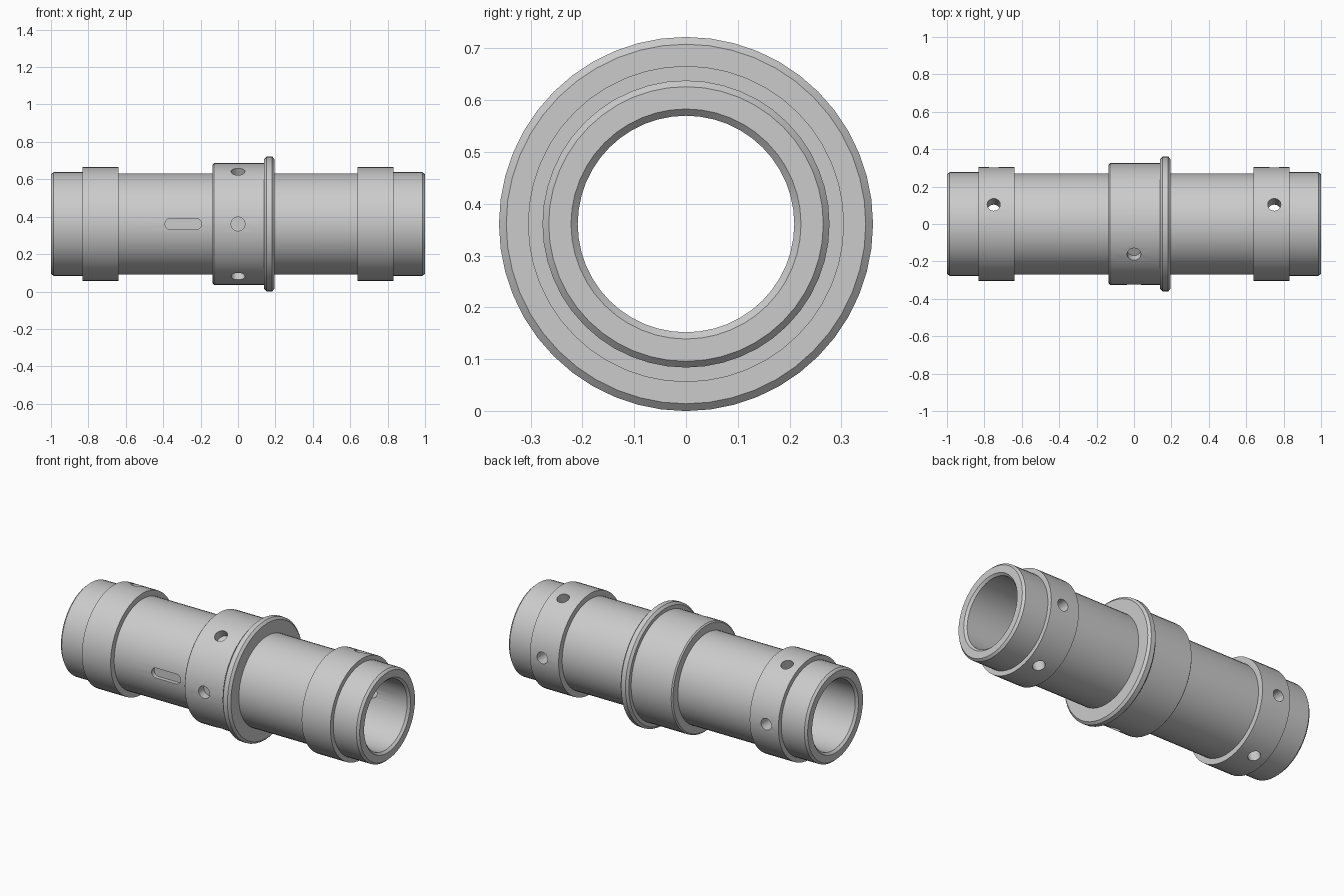
import bpy, bmesh
from math import radians, pi
from mathutils import Matrix, Vector

if "Cube" in bpy.data.objects:
    bpy.data.objects.remove(bpy.data.objects["Cube"])

CZ = 0.361      # height of the tube axis
SEGS = 48


def new_object(name, bm):
    mesh = bpy.data.meshes.new(name)
    bmesh.ops.recalc_face_normals(bm, faces=bm.faces)
    bm.to_mesh(mesh)
    bm.free()
    obj = bpy.data.objects.new(name, mesh)
    bpy.context.collection.objects.link(obj)
    return obj


def revolve(name, profile):
    """Spin a closed (x, radius) profile around the x axis."""
    bm = bmesh.new()
    rings = []
    for i in range(SEGS):
        rot = Matrix.Rotation(2 * pi * i / SEGS, 3, 'X')
        rings.append([bm.verts.new(rot @ Vector((x, 0, r)) + Vector((0, 0, CZ)))
                      for x, r in profile])
    n = len(profile)
    for i in range(SEGS):
        a, b = rings[i], rings[(i + 1) % SEGS]
        for j in range(n):
            k = (j + 1) % n
            bm.faces.new((a[j], a[k], b[k], b[j]))
    return new_object(name, bm)


def drill(name, x, angle, radius, r_in, r_out=0.42):
    """Radial round cutter; angle 0 points to +y, 90 points up."""
    bm = bmesh.new()
    mat = (Matrix.Translation((x, 0, CZ)) @ Matrix.Rotation(radians(angle), 4, 'X')
           @ Matrix.Translation((0, (r_in + r_out) / 2, 0)) @ Matrix.Rotation(pi / 2, 4, 'X'))
    bmesh.ops.create_cone(bm, cap_ends=True, segments=32, radius1=radius,
                          radius2=radius, depth=r_out - r_in, matrix=mat)
    return new_object(name, bm)


def slot_cutter(name, x0, x1, radius, y_in, y_out):
    """Round-ended slot cutter facing the front."""
    bm = bmesh.new()
    pts = []
    for cx, start in ((x1 - radius, -90), (x0 + radius, 90)):
        for i in range(13):
            d = Matrix.Rotation(radians(start + 15 * i), 2) @ Vector((radius, 0))
            pts.append((cx + d.x, y_in, CZ + d.y))
    face = bm.faces.new([bm.verts.new(p) for p in pts])
    ext = bmesh.ops.extrude_face_region(bm, geom=[face])
    verts = [v for v in ext['geom'] if isinstance(v, bmesh.types.BMVert)]
    bmesh.ops.translate(bm, verts=verts, vec=(0, y_out - y_in, 0))
    return new_object(name, bm)


# Tube with end collars, centre collar and flange
c = 0.013
profile = [
    (-1, 0.222), (-1, 0.265), (-1 + c, 0.277), (-0.832, 0.277),
    (-0.832, 0.305), (-0.64, 0.305), (-0.64, 0.271),
    (-0.135, 0.271), (-0.135, 0.317), (-0.128, 0.325), (0.14, 0.325),
    (0.14, 0.347), (0.14 + c, 0.361), (0.195 - c, 0.361), (0.195, 0.347),
    (0.195, 0.271), (0.64, 0.271), (0.64, 0.305), (0.832, 0.305),
    (0.832, 0.277), (1 - c, 0.277), (1, 0.265), (1, 0.222),
    (1 - c, 0.209), (-1 + c, 0.209),
]
body = revolve("tube_body", profile)

# Through holes at the back of the end collars, blind holes and slot at the front
cutters = [drill("end_hole_cutter", x, a, 0.035, 0.15)
           for x in (-0.75, 0.75) for a in (-70, 0, 70)]
cutters += [drill("centre_hole_cutter", 0, a, 0.037, 0.275) for a in (120, 180, 240)]
cutters.append(slot_cutter("slot_cutter", -0.39, -0.195, 0.03, -0.245, -0.4))

bpy.context.view_layer.objects.active = body
body.select_set(True)
for cut in cutters:
    mod = body.modifiers.new(cut.name, 'BOOLEAN')
    mod.operation = 'DIFFERENCE'
    mod.solver = 'EXACT'
    mod.object = cut
    bpy.ops.object.modifier_apply(modifier=mod.name)
    bpy.data.objects.remove(cut)

bpy.ops.object.shade_smooth_by_angle(angle=radians(30))
